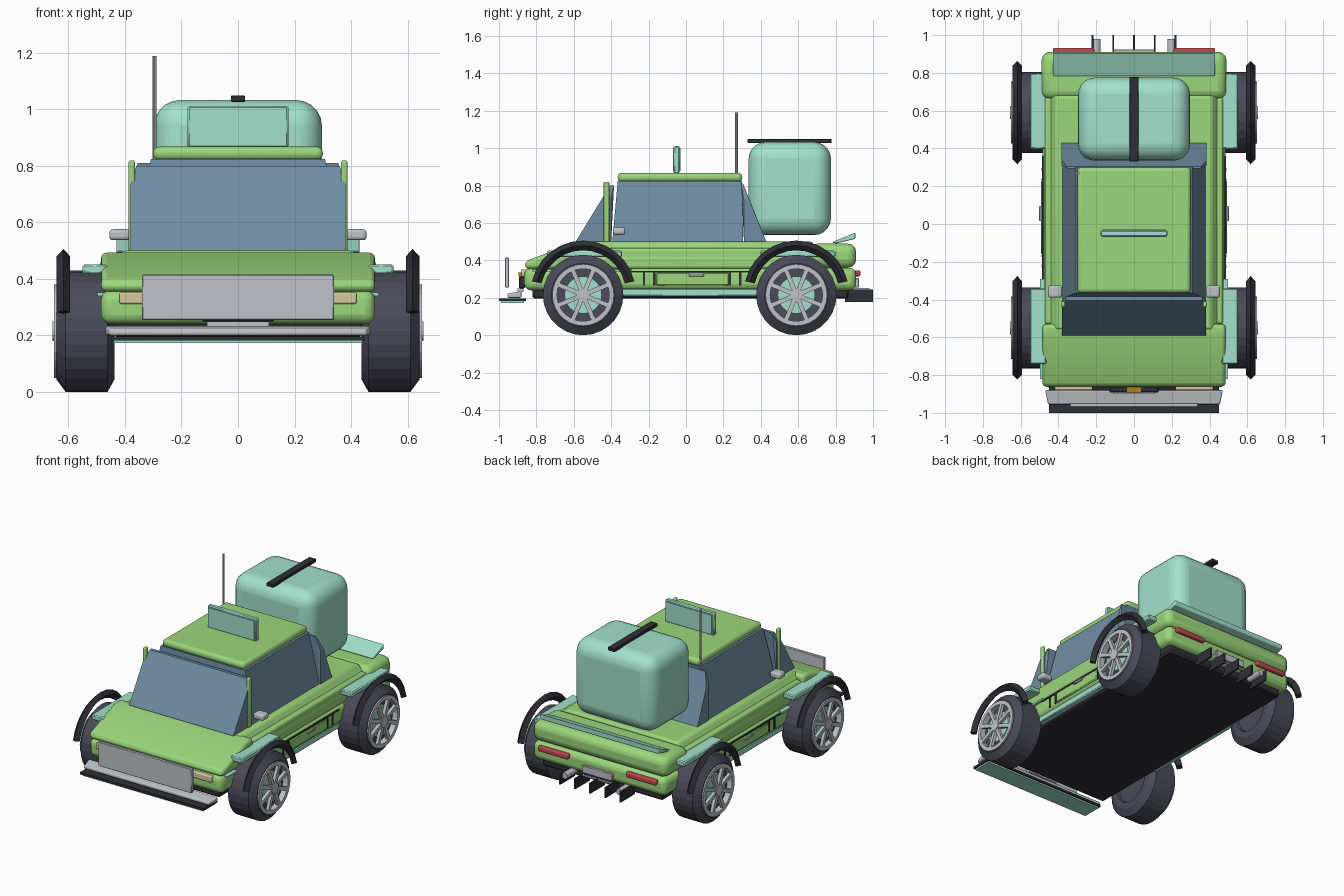
import bpy, bmesh
from math import sin, cos, pi, radians
from mathutils import Vector, Matrix

if "Cube" in bpy.data.objects:
    bpy.data.objects.remove(bpy.data.objects["Cube"])

COL = dict(green=(.33, .68, .20), mint=(.36, .75, .60), glass=(.16, .27, .37), dark=(.028, .028, .038),
           tyre=(.07, .07, .10), silver=(.52, .55, .58), red=(.55, .06, .08), cream=(.68, .58, .35), gold=(.4, .22, .03))
MATS = {}
for k, c in COL.items():
    MATS[k] = bpy.data.materials.new(k)
    MATS[k].diffuse_color = (*c, 1)


def finish(name, bm, mat, bevel=0, seg=3, smooth=True):
    bmesh.ops.recalc_face_normals(bm, faces=bm.faces)
    me = bpy.data.meshes.new(name)
    bm.to_mesh(me)
    bm.free()
    ob = bpy.data.objects.new(name, me)
    bpy.context.collection.objects.link(ob)
    me.materials.append(MATS[mat])
    if bevel:
        m = ob.modifiers.new("bevel", 'BEVEL')
        m.width, m.segments, m.limit_method = bevel, seg, 'ANGLE'
    if smooth and bevel:
        bpy.ops.object.select_all(action='DESELECT')
        ob.select_set(True)
        bpy.context.view_layer.objects.active = ob
        bpy.ops.object.shade_smooth_by_angle(angle=radians(35))
    return ob


def box(name, x, y, z, mat, bevel=0, seg=3):
    bm = bmesh.new()
    bmesh.ops.create_cube(bm, size=1)
    for v in bm.verts:
        v.co = Vector([(r[0] + r[1]) / 2 + c * (r[1] - r[0]) for c, r in zip(v.co, (x, y, z))])
    return finish(name, bm, mat, bevel, seg)


def both(name, x, y, z, mat, bevel=0, seg=3):
    for s, n in ((-1, "left"), (1, "right")):
        box(f"{n}_{name}", sorted((s * x[0], s * x[1])), y, z, mat, bevel, seg)


def hull(name, pts, mat, bevel=0):
    # convex part, mirrored across x
    bm = bmesh.new()
    for x, y, z in pts:
        bm.verts.new((x, y, z))
        bm.verts.new((-x, y, z))
    bmesh.ops.convex_hull(bm, input=bm.verts)
    bmesh.ops.dissolve_limit(bm, angle_limit=.02, verts=bm.verts, edges=bm.edges)
    return finish(name, bm, mat, bevel)


def ring(name, profile, mat, centre, n=24, a0=0, a1=2 * pi):
    # sweep a closed (x, r) profile round the x axis
    full = abs(a1 - a0 - 2 * pi) < 1e-4
    bm = bmesh.new()
    rows = []
    for i in range(n if full else n + 1):
        a = a0 + (a1 - a0) * i / n
        rows.append([bm.verts.new((x, r * cos(a) + centre[0], r * sin(a) + centre[1])) for x, r in profile])
    k = len(profile)
    for i in range(n):
        p, q = rows[i], rows[(i + 1) % len(rows)]
        for j in range(k):
            bm.faces.new((p[j], p[(j + 1) % k], q[(j + 1) % k], q[j]))
    if not full:
        bm.faces.new(rows[0])
        bm.faces.new(rows[-1])
    return finish(name, bm, mat)


def rod(name, p, q, r, mat, n=12):
    p, q = Vector(p), Vector(q)
    bm = bmesh.new()
    rot = (q - p).to_track_quat('Z', 'Y').to_matrix().to_4x4()
    bmesh.ops.create_cone(bm, cap_ends=True, segments=n, radius1=r, radius2=r, depth=(q - p).length,
                          matrix=Matrix.Translation((p + q) / 2) @ rot)
    return finish(name, bm, mat)


# Chassis and body
box("chassis", (-.44, .44), (-.82, .87), (.195, .27), 'dark', .01, 1)
box("lower_body", (-.485, .485), (-.865, .91), (.24, .36), 'green', .035)
hull("hood", [(.485, y, z) for y, z in ((-.53, .355), (-.86, .355), (-.86, .395), (-.60, .493), (-.53, .493))],
     'green', .025)
hull("mid_body", [(x, y, z) for y in (-.56, .68)
                  for x, z in ((.475, .355), (.475, .42), (.41, .50))], 'green', .015)
both("shoulder", (.415, .472), (-.53, .67), (.40, .465), 'green', .015)
box("rear_deck", (-.49, .49), (.66, .91), (.36, .49), 'green', .045)
hull("rear_spoiler", [(.43, .78, .497), (.43, .905, .548), (.43, .905, .515), (.43, .80, .49)], 'mint', .006)

# Sides
both("sill", (.40, .475), (-.36, .41), (.208, .25), 'mint', .006, 1)
both("door_panel", (.47, .492), (-.16, .23), (.265, .335), 'green', .006, 1)
both("door_handle", (.485, .502), (.015, .095), (.313, .33), 'silver', .004, 1)
both("belt_seam", (.47, .488), (-.30, .36), (.335, .343), 'dark')
for i, y in enumerate((-.225, -.17, .235, .29)):
    both(f"door_seam_{i}", (.47, .49), (y - .006, y + .006), (.265, .338), 'dark')
both("front_trim", (.47, .498), (-.82, -.29), (.34, .352), 'mint')

# Cabin
hull("cabin_glass", [(x, y, z) for x, y, z in ((.38, -.395, .49), (.38, .305, .49), (.308, -.365, .825), (.308, .30, .825))],
     'glass')
hull("windshield", [(.38, -.59, .50), (.38, -.443, .74), (.36, -.405, .80), (.38, -.40, .50), (.38, -.40, .74),
                    (.36, -.385, .80)], 'glass')
hull("rear_window", [(.385, .43, .50), (.385, .31, .50), (.385, .34, .72), (.385, .31, .72), (.355, .305, .81),
                     (.355, .295, .81)], 'glass')
box("roof", (-.30, .30), (-.365, .30), (.82, .868), 'green', .02)
both("front_pillar", (.365, .387), (-.44, -.41), (.49, .82), 'green', .007)
both("mirror", (.38, .455), (-.39, -.325), (.537, .576), 'silver', .012)

# Roof sign, antenna, cargo box
box("roof_sign", (-.178, .178), (-.066, -.034), (.865, 1.012), 'mint', .006, 1)
box("sign_panel", (-.166, .166), (-.07, -.03), (.877, 1.0), 'mint')
rod("antenna", (-.295, .27, .80), (-.295, .27, 1.19), .007, 'silver', 8)
box("cargo_box", (-.297, .297), (.335, .775), (.535, 1.033), 'mint', .09, 5)
box("cargo_strap", (-.025, .025), (.33, .778), (1.027, 1.05), 'dark', .003, 1)

# Front
hull("front_bumper", [(.47, -.88, .235), (.47, -.88, .20), (.455, -.955, .20), (.455, -.955, .222)], 'silver', .008)
box("front_splitter", (-.45, .45), (-1.0, -.855), (.183, .197), 'dark')
box("splitter_lip", (-.44, .44), (-.99, -.865), (.173, .184), 'mint')
box("front_plate", (-.34, .34), (-.968, -.947), (.255, .415), 'silver', .003, 1)
box("lower_plate", (-.11, .11), (-.90, -.87), (.232, .25), 'silver')
box("grille", (-.13, .13), (-.893, -.86), (.25, .315), 'dark', .006, 1)
box("grille_badge", (-.04, .04), (-.896, -.86), (.315, .335), 'gold')
both("headlight", (.22, .42), (-.88, -.85), (.312, .352), 'cream', .006)

# Rear
both("tail_light", (.21, .43), (.90, .932), (.315, .347), 'red', .008)
box("rear_plate", (-.11, .11), (.90, .925), (.255, .305), 'silver', .004, 1)
for i in range(5):
    x = -.22 + .11 * i
    box(f"diffuser_fin_{i}", (x - .005, x + .005), (.85, 1.0), (.177, .245), 'dark')
box("diffuser_bar", (-.11, .11), (.915, .925), (.235, .245), 'silver')
for s in (-1, 1):
    rod("exhaust", (s * .198, .80, .232), (s * .198, .98, .232), .021, 'silver', 16)

# Wheels, arches and fender pads
for end, y in (("front", -.55), ("rear", .59)):
    both(f"{end}_fender_pad", (.464, .55), (y - .192, y + .208), (.418, .452), 'mint', .006, 1)
    for s in (-1, 1):
        w, c = f"{end}_{'left' if s < 0 else 'right'}", (y, .215)
        ring(w + "_tyre", [(s * x, r) for x, r in ((.437, .13), (.437, .17), (.462, .215), (.61, .215),
                                                 (.643, .17), (.643, .145), (.61, .14), (.46, .12))], 'tyre', c, 28)
        rod(w + "_wheel_back", (s * .45, *c), (s * .615, *c), .145, 'tyre', 28)
        rod(w + "_brake_disc", (s * .60, *c), (s * .632, *c), .10, 'mint', 24)
        ring(w + "_rim", [(s * x, r) for x, r in ((.60, .165), (.652, .165), (.652, .14), (.60, .14))], 'silver', c, 28)
        rod(w + "_hub", (s * .60, *c), (s * .657, *c), .035, 'silver', 16)
        for k in range(4):
            spoke = box(f"{w}_spoke_{k}", (-.01, .01), (-.15, .15), (-.012, .012), 'silver')
            spoke.location = (s * .642, *c)
            spoke.rotation_euler.x = k * pi / 4 + pi / 8
        ring(w + "_arch", [(s * (.618 + dx), .255 + dr) for dx, dr in ((-.024, .0), (0, .026), (.024, 0), (0, -.026))],
             'dark', (y, .225), 12, radians(13), radians(167))

for m in bpy.data.materials:
    if m.users and not m.is_grease_pencil:
        m.use_nodes = True
        m.node_tree.nodes["Principled BSDF"].inputs["Base Color"].default_value = m.diffuse_color
